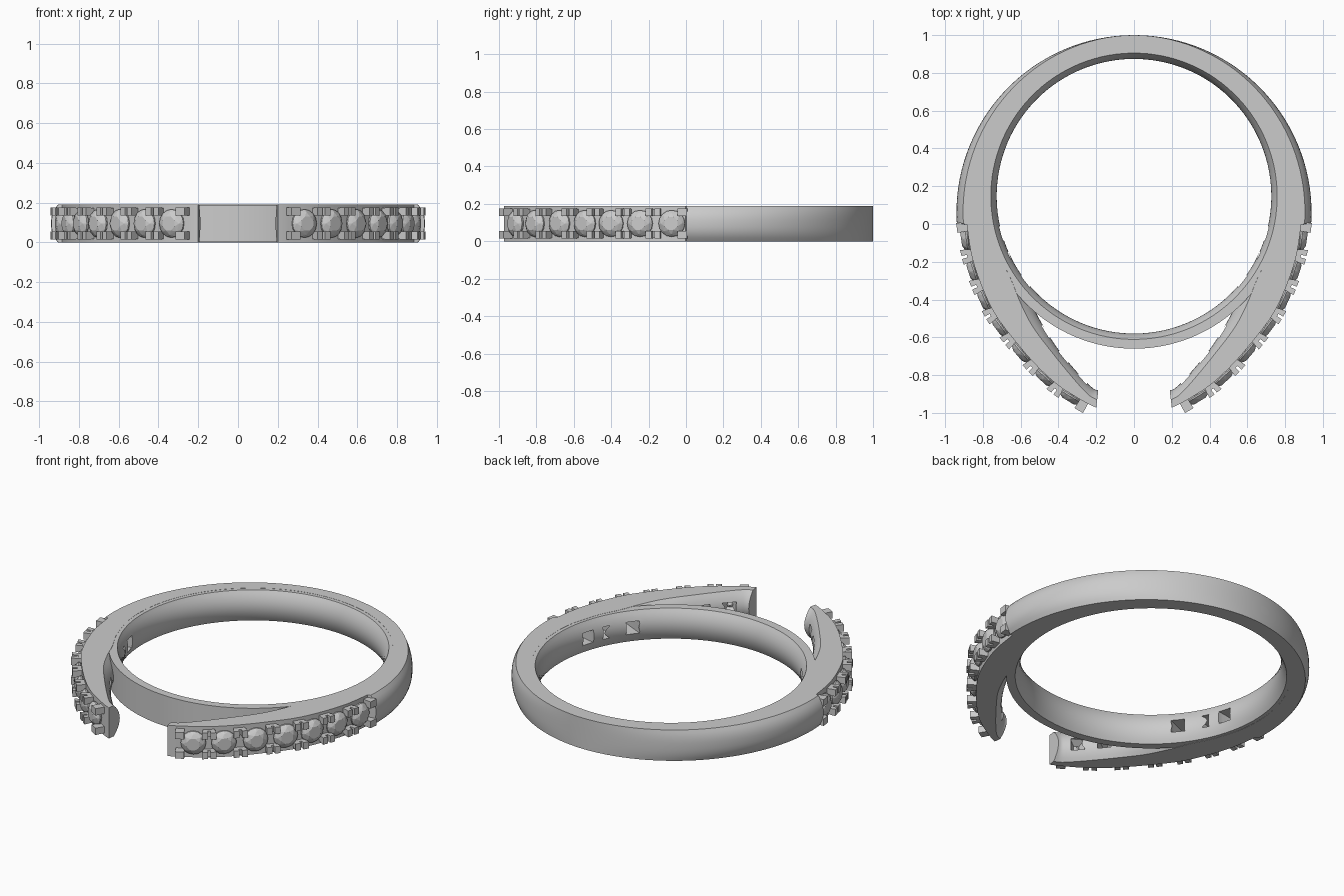
import bpy, bmesh, math
from mathutils import Vector

if "Cube" in bpy.data.objects:
    bpy.data.objects.remove(bpy.data.objects["Cube"])

H = 0.19           # ring height
CY = 0.147         # centre of the finger hole
N = 10             # divisions across the height

# arm stations: outer x, outer y, inner x, inner y, inner bulge
ROWS = [(.885, -.004, .765, -.004, 0), (.86, -.165, .715, -.165, 0),
        (.81, -.32, .655, -.285, .02), (.74, -.47, .60, -.42, .05),
        (.645, -.60, .535, -.545, .05), (.525, -.74, .43, -.685, .036),
        (.40, -.855, .315, -.825, .04), (.265, -.94, .24, -.905, .042),
        (.20, -.972, .195, -.93, .05)]


def rail(u):
    """Smooth interpolation through the arm stations."""
    i = min(int(u), len(ROWS) - 2)
    f = u - i
    a, b, c, d = (ROWS[max(0, min(len(ROWS) - 1, i + k))] for k in (-1, 0, 1, 2))
    return [0.5 * (2 * q + (r - p) * f + (2 * p - 5 * q + 4 * r - s) * f * f
                   + (3 * q - p - 3 * r + s) * f ** 3) for p, q, r, s in zip(a, b, c, d)]


def frame(u):
    """Point on the stone row, tangent and outward normal."""
    p, q = rail(u - .05 if u > .05 else 0), rail(u + .05)
    t = Vector((q[0] - p[0], q[1] - p[1], 0)).normalized()
    o = rail(u)
    return Vector((o[0], o[1], H / 2)), t, Vector((-t.y, t.x, 0))


def finish(bm, name, mirror=True, smooth=True):
    if mirror:
        bmesh.ops.mirror(bm, geom=bm.verts[:] + bm.edges[:] + bm.faces[:],
                         axis='X', merge_dist=1e-4)
    bmesh.ops.recalc_face_normals(bm, faces=bm.faces[:])
    me = bpy.data.meshes.new(name)
    bm.to_mesh(me)
    bm.free()
    ob = bpy.data.objects.new(name, me)
    bpy.context.collection.objects.link(ob)
    return ob


def skin(bm, loops, closed=False, caps=(False, False)):
    vs = [[bm.verts.new(p) for p in lp] for lp in loops]
    pairs = list(zip(vs, vs[1:])) + ([(vs[-1], vs[0])] if closed else [])
    for a, b in pairs:
        for i in range(len(a)):
            j = (i + 1) % len(a)
            bm.faces.new((a[i], a[j], b[j], b[i]))
    if caps[0]:
        bm.faces.new(vs[0])
    if caps[1]:
        bm.faces.new(vs[-1])


def block(bm, o, t, n, rings):
    """Tapered box; each ring is (tangent offset, z offset, half t, half z, height)."""
    z = Vector((0, 0, 1))
    skin(bm, [[o + t * (a + sx * w) + z * (b + sz * h) + n * e
               for sx, sz in ((-1, -1), (1, -1), (1, 1), (-1, 1))]
              for a, b, w, h, e in rings], caps=(True, True))


# shank with two arms: outer bulge fades out towards the back
def section(ox, oy, ix, iy, bi, bo):
    o, i = Vector((ox, oy, 0)), Vector((ix, iy, 0))
    d = (i - o).normalized()
    pts = []
    for k in range(N + 1):
        s = k / N
        pts.append(o - d * bo * (1 - abs(2 * s - 1) ** 2.5) + Vector((0, 0, H * s)))
    for k in range(N, -1, -1):
        s = k / N
        pts.append(i + d * bi * (1 - abs(2 * s - 1) ** 2) + Vector((0, 0, H * s)))
    return pts


loops = []
for k in range(33):
    f = k / 32
    t, t2 = math.radians(93.7) * f, math.radians(100.9) * f
    b = 0.035 * math.sin(f * math.pi / 2) ** 1.5
    r = 0.94 - b
    loops.append(section(r * math.sin(t), .06 + r * math.cos(t),
                         .78 * math.sin(t2), CY + .78 * math.cos(t2), 0, b))
for k in range(6 * (len(ROWS) - 1) + 1):
    loops.append(section(*rail(k / 6), 0))
bm = bmesh.new()
skin(bm, loops, caps=(False, True))
shank = finish(bm, "ring_shank")

# full inner band with a rounded comfort-fit inside
prof = [(.807, H - .001), (.807, .001)]
for k in range(N + 1):
    s = k / N
    prof.append((.758 - .031 * (1 - (2 * s - 1) ** 2), .001 + (H - .002) * s))
bm = bmesh.new()
skin(bm, [[Vector((r * math.cos(a), CY + r * math.sin(a), z)) for r, z in prof]
          for a in (2 * math.pi * (k + .37) / 120 for k in range(120))], closed=True)
band = finish(bm, "inner_band", mirror=False)

# square light holes behind the stones
bm = bmesh.new()
for k, d in enumerate((.15, .16, .2, .155, .13, .11, .075)):
    o, t, n = frame(k + .5)
    block(bm, o, t, n, [(0, 0, .008, .008, -.03), (0, 0, .038, .038, -d),
                        (0, 0, .038, .038, -d - .035)])
holes = finish(bm, "hole_cutter")
holes.hide_render = True

for tool, op in ((band, 'UNION'), (holes, 'DIFFERENCE')):
    m = shank.modifiers.new(op, 'BOOLEAN')
    m.operation, m.object, m.solver = op, tool, 'EXACT'
bpy.context.view_layer.objects.active = shank
shank.select_set(True)
for m in list(shank.modifiers):
    bpy.ops.object.modifier_apply(modifier=m.name)
for tool in (band, holes):
    bpy.data.objects.remove(tool)
bpy.ops.object.shade_smooth_by_angle(angle=math.radians(30))

# prongs: single at both ends of the row, split pairs between stones
bm = bmesh.new()
for k in range(8):
    o, t, n = frame(max(k, .1))
    for s in (-1, 1):
        zc = s * .06
        if k in (0, 7):
            block(bm, o, t, n, [(0, zc, .024, .02, -.02), (0, zc, .026, .021, .055)])
        else:
            block(bm, o, t, n, [(0, zc, .03, .018, -.02), (0, zc, .034, .018, .024)])
            for e in (-1, 1):
                block(bm, o, t, n, [(e * .021, zc, .014, .019, .015),
                                    (e * .024, zc, .016, .021, .053)])
finish(bm, "prongs")

# seven faceted round stones per arm
bm = bmesh.new()
Z = Vector((0, 0, 1))
for k in range(7):
    o, t, n = frame(k + .5)
    pts = [bm.verts.new(o - n * .055)]
    for r, h, c, w in ((.038, .040, 8, .5), (.057, .029, 8, 0),
                       (.071, .013, 16, 0), (.071, .005, 16, 0)):
        for j in range(c):
            a = 2 * math.pi * (j + w) / c
            pts.append(bm.verts.new(o + t * r * math.cos(a) + Z * r * math.sin(a) + n * h))
    bmesh.ops.convex_hull(bm, input=pts)
bmesh.ops.dissolve_limit(bm, angle_limit=.02, verts=bm.verts[:], edges=bm.edges[:])
finish(bm, "stones")
